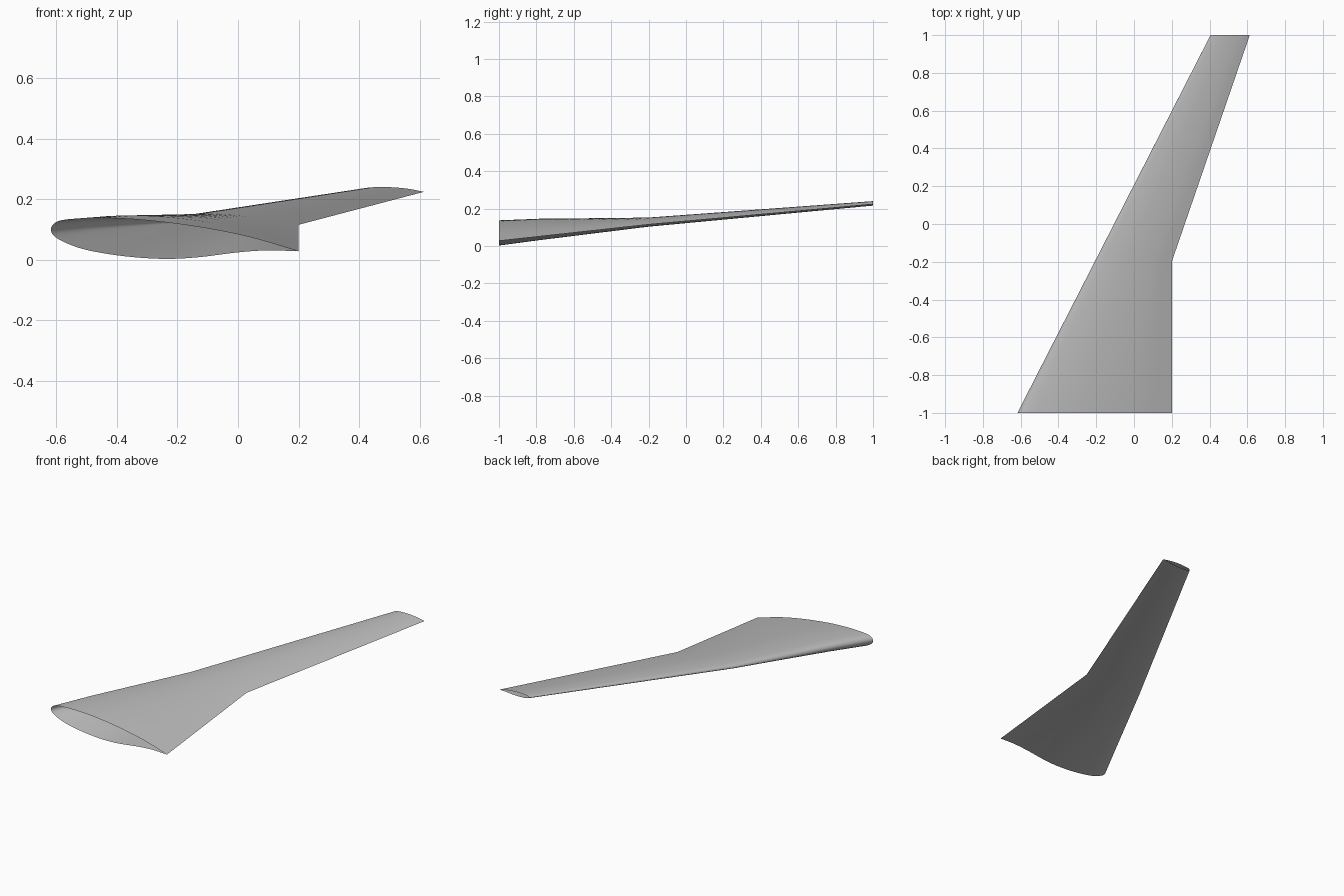
import bpy
import bmesh
import math
from mathutils import Vector

if "Cube" in bpy.data.objects:
    bpy.data.objects.remove(bpy.data.objects["Cube"])

# One flat grey for the whole skin
grey = bpy.data.materials.new("light grey")
grey.use_nodes = True
colour = (0.5, 0.5, 0.5, 1)
grey.diffuse_color = colour
grey.node_tree.nodes["Principled BSDF"].inputs["Base Color"].default_value = colour

# Aerofoil: (chord fraction, offset from the chord line), trailing edge to nose
UPPER = [(1, 0), (.8, .033), (.6, .051), (.4, .058), (.25, .055), (.12, .045),
         (.045, .034), (.012, .02)]
LOWER = [(.012, -.02), (.06, -.04), (.15, -.058), (.3, -.067), (.46, -.064),
         (.6, -.048), (.75, -.022), (.875, -.006), (1, 0)]
OUTLINE = [Vector(p) for p in UPPER + [(0, 0)] + LOWER]

# Stations: y, leading x, trailing x, leading z, trailing z, upper and lower scale
STATIONS = [
    (-1, -.617, .2, .1, .028, 1, 1),
    (-.78, -.505, .2, .11, .052, .92, .8),
    (-.2, -.208, .2, .126, .1155, .52, .27),
    (1, .405, .613, .2275, .224, .24, .145),
]


def smooth_path(points, steps):
    """Catmull-Rom curve through the points."""
    pts = [points[0] * 2 - points[1]] + points + [points[-1] * 2 - points[-2]]
    path = []
    for a, b, c, d in zip(pts, pts[1:], pts[2:], pts[3:]):
        for i in range(steps):
            t = i / steps
            path.append((b * 2 + (c - a) * t + (a * 2 - b * 5 + c * 4 - d) * t**2
                         + (b * 3 - a - c * 3 + d) * t**3) / 2)
    return path + [points[-1]]


def section(bm, outline, station):
    y, x0, x1, z0, z1, up, low = station
    ring = []
    for f, h in outline:
        z = z0 + (z1 - z0) * f + h * (up if h > 0 else low)
        ring.append(bm.verts.new((x0 + (x1 - x0) * f, y, z)))
    return ring


# Wing skin lofted through the stations, open at both ends
bm = bmesh.new()
outline = smooth_path(OUTLINE, 5)[:-1]
rings = [section(bm, outline, s) for s in STATIONS]
for inner, outer in zip(rings, rings[1:]):
    for i in range(len(inner)):
        j = (i + 1) % len(inner)
        bm.faces.new((inner[i], inner[j], outer[j], outer[i]))
bmesh.ops.recalc_face_normals(bm, faces=bm.faces)

# Make the skin face outward: the topmost face must point up
top = max(bm.faces, key=lambda f: f.calc_center_median().z)
if top.normal.z < 0:
    bmesh.ops.reverse_faces(bm, faces=bm.faces)

mesh = bpy.data.meshes.new("wing_skin")
bm.to_mesh(mesh)
bm.free()
mesh.materials.append(grey)
wing = bpy.data.objects.new("wing_skin", mesh)
bpy.context.collection.objects.link(wing)
bpy.context.view_layer.objects.active = wing
wing.select_set(True)
bpy.ops.object.shade_smooth_by_angle(angle=math.radians(40))
